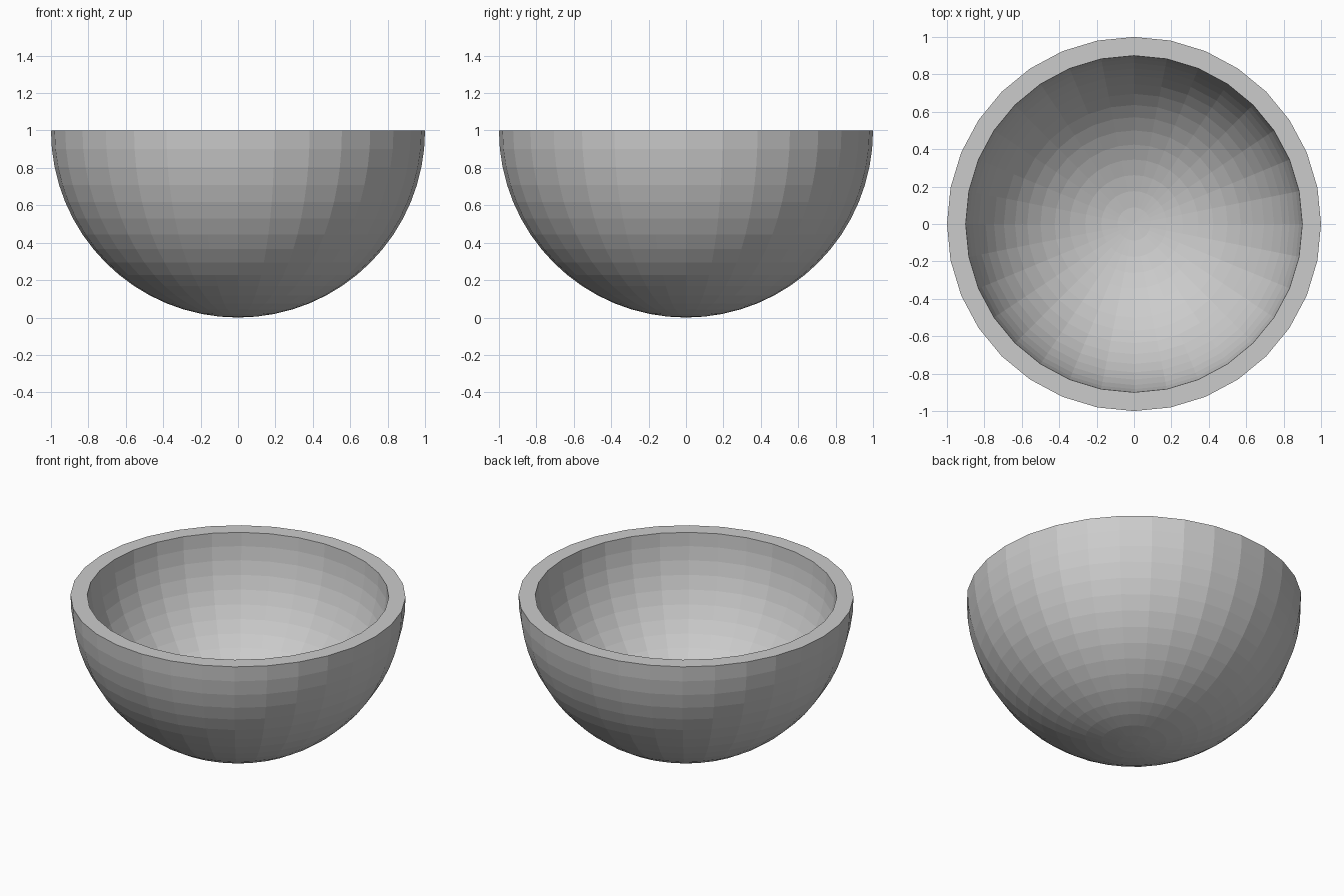
import bpy, bmesh
from math import sin, cos, pi

if "Cube" in bpy.data.objects:
    bpy.data.objects.remove(bpy.data.objects["Cube"])

SEGMENTS, RINGS = 32, 16
OUTER, INNER = 1.0, 0.9


def arc(radius):
    """Quarter circle from the bottom pole up to the rim plane z = 1."""
    angles = [i * pi / 2 / RINGS for i in range(RINGS + 1)]
    return [(radius * sin(a), 0, 1 - radius * cos(a)) for a in angles]


# Bowl: outer shell, flat rim and inner shell as one spun profile
bm = bmesh.new()
profile = arc(OUTER) + arc(INNER)[::-1]
verts = [bm.verts.new(p) for p in profile]
edges = [bm.edges.new(pair) for pair in zip(verts, verts[1:])]
bmesh.ops.spin(bm, geom=verts + edges, cent=(0, 0, 0), axis=(0, 0, 1),
               angle=2 * pi, steps=SEGMENTS, use_duplicate=False)
bmesh.ops.remove_doubles(bm, verts=bm.verts, dist=1e-4)
bmesh.ops.recalc_face_normals(bm, faces=bm.faces)

mesh = bpy.data.meshes.new("bowl")
bm.to_mesh(mesh)
bm.free()
bowl = bpy.data.objects.new("bowl", mesh)
bpy.context.collection.objects.link(bowl)
